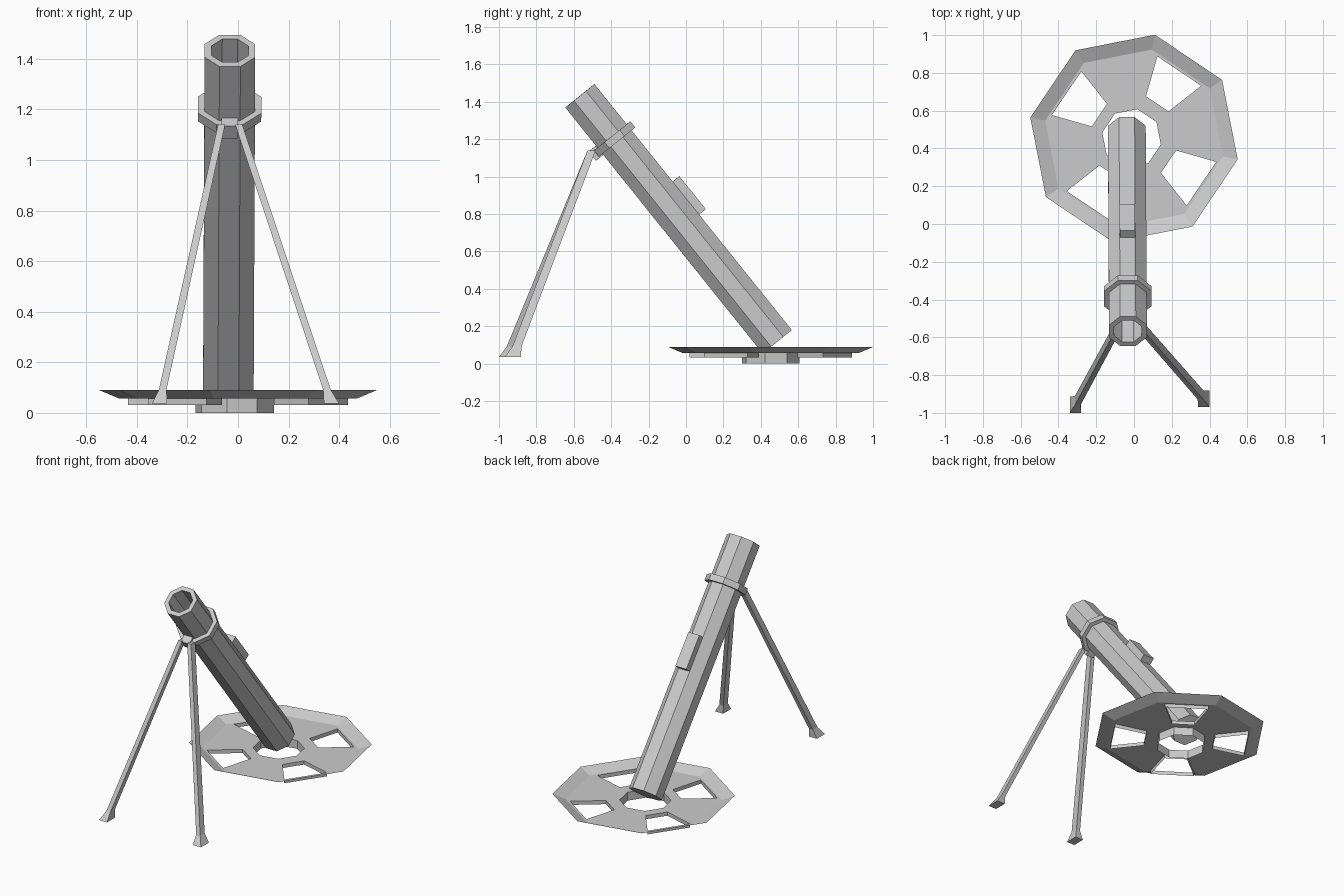
import bpy, bmesh, math
from mathutils import Matrix, Vector

if "Cube" in bpy.data.objects:
    bpy.data.objects.remove(bpy.data.objects["Cube"])


def make(name, verts, faces, mat=None):
    bm = bmesh.new()
    vs = [bm.verts.new(v) for v in verts]
    for f in faces:
        bm.faces.new([vs[i] for i in f])
    bmesh.ops.remove_doubles(bm, verts=bm.verts, dist=1e-5)
    bmesh.ops.recalc_face_normals(bm, faces=bm.faces)
    me = bpy.data.meshes.new(name)
    bm.to_mesh(me)
    bm.free()
    ob = bpy.data.objects.new(name, me)
    bpy.context.collection.objects.link(ob)
    if mat:
        ob.matrix_world = mat
    return ob


def loft(name, rings, mat=None, cap_start=True, cap_end=True, closed=False):
    n = len(rings[0])
    verts = [p for r in rings for p in r]
    faces = []
    m = len(rings)
    for k in range(m if closed else m - 1):
        a, b = k * n, ((k + 1) % m) * n
        faces += [(a + i, a + (i + 1) % n, b + (i + 1) % n, b + i) for i in range(n)]
    if not closed and cap_start:
        faces.append(tuple(range(n)))
    if not closed and cap_end:
        faces.append(tuple(range((m - 1) * n, m * n)))
    return make(name, verts, faces, mat)


def octagon(flat, z):
    r = flat / math.cos(math.pi / 8)
    return [(r * math.cos(math.pi / 8 + i * math.pi / 4),
             r * math.sin(math.pi / 8 + i * math.pi / 4), z) for i in range(8)]


def rect(cx, cy, hx, hy, z):
    return [(cx - hx, cy - hy, z), (cx + hx, cy - hy, z), (cx + hx, cy + hy, z), (cx - hx, cy + hy, z)]


# barrel frame: origin at the muzzle, local z along the barrel, local y up off its back
top, bottom = Vector((-0.032, -0.5675, 1.4325)), Vector((-0.038, 0.4875, 0.1175))
az = (top - bottom).normalized()
ay = az.cross(Vector((1, 0, 0))).normalized()
ax = ay.cross(az)
frame = Matrix.Translation(top) @ Matrix((ax, ay, az)).transposed().to_4x4()
length = (top - bottom).length

# barrel with bore
loft("barrel", [octagon(0.1, -length), octagon(0.1, 0), octagon(0.073, 0), octagon(0.073, -1.0)], frame)
# clamp collar and its lug
loft("clamp_collar", [octagon(0.125, -0.317), octagon(0.125, -0.275),
                      octagon(0.098, -0.275), octagon(0.098, -0.317)], frame, closed=True)
loft("clamp_lug", [rect(0, -0.122, 0.032, 0.028, -0.325), rect(0, -0.122, 0.032, 0.028, -0.262)], frame)
# sight block on the barrel
loft("sight_block", [rect(0, 0.12, 0.041, 0.026, -0.894), rect(0, 0.12, 0.041, 0.026, -0.668)], frame)

# bipod legs with flared feet
for name, t, f in (("left_leg", (-0.065, -0.505), (-0.31, -0.957)),
                   ("right_leg", (0.003, -0.505), (0.37, -0.925))):
    ankle = [f[i] + (t[i] - f[i]) * 0.05 for i in range(2)]
    loft(name, [rect(*f, 0.030, 0.043, 0.037), rect(*ankle, 0.015, 0.024, 0.092),
                rect(*t, 0.014, 0.022, 1.14)])

# base plate: thin dish with hub collar and four flanged cut-outs
CY, START, ZP, ZF = 0.453, 33.6, 0.057, 0.032


def polar(r, deg, z, ox=0.0):
    a = math.radians(deg)
    return (ox + r * math.cos(a), CY + r * math.sin(a), z)


verts, faces = [], []


def quad(*pts):
    faces.append(tuple(range(len(verts), len(verts) + 4)))
    verts.extend(pts)


def drop(p, z):
    return (p[0], p[1], z)


for k in range(8):
    a0, a1 = START + 45 * k, START + 45 * (k + 1)
    mid = (a0 + a1) / 2
    i0, i1 = polar(0.158, a0, ZP, -0.013), polar(0.158, a1, ZP, -0.013)
    o0, o1 = polar(0.48, a0, ZP), polar(0.48, a1, ZP)
    quad(o0, polar(0.56, a0, 0.09), polar(0.56, a1, 0.09), o1)
    quad(i0, i1, drop(i1, 0), drop(i0, 0))
    outer = [i0, o0, o1, i1]
    if k % 2:
        quad(*outer)
        continue
    hole = [polar(0.232, mid - 18, ZP), polar(0.452, mid - 18, ZP),
            polar(0.452, mid + 18, ZP), polar(0.232, mid + 18, ZP)]
    for j in range(4):
        n = (j + 1) % 4
        quad(outer[j], outer[n], hole[n], hole[j])
        quad(hole[j], hole[n], drop(hole[n], ZF), drop(hole[j], ZF))
make("base_plate", verts, faces)
